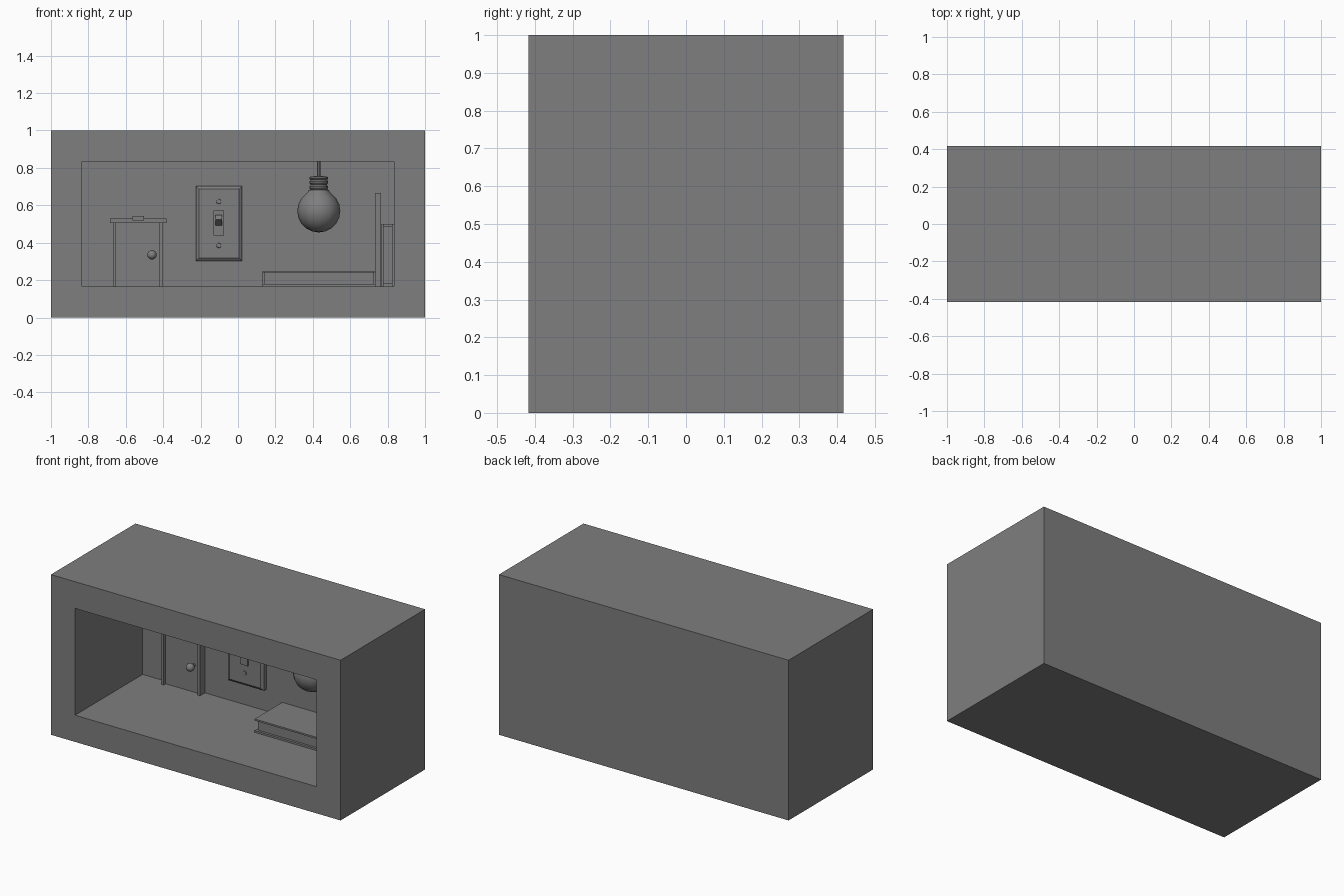
import bpy, bmesh, math
from mathutils import Matrix

cube = bpy.data.objects.get("Cube")
if cube:
    bpy.data.objects.remove(cube, do_unlink=True)

GREY = (0.21, 0.21, 0.21, 1)
grey = bpy.data.materials.new("plain_grey")
grey.use_nodes = True
grey.diffuse_color = GREY
grey.node_tree.nodes["Principled BSDF"].inputs["Base Color"].default_value = GREY

WALL = 0.1667     # thickness of the shell
DEPTH = 0.4167    # half depth of the shell
BACK = DEPTH - WALL
FLOOR = WALL


def finish(name, bm, smooth=False):
    bmesh.ops.recalc_face_normals(bm, faces=bm.faces)
    mesh = bpy.data.meshes.new(name)
    bm.to_mesh(mesh)
    bm.free()
    mesh.materials.append(grey)
    obj = bpy.data.objects.new(name, mesh)
    bpy.context.collection.objects.link(obj)
    if smooth:
        bpy.ops.object.select_all(action='DESELECT')
        obj.select_set(True)
        bpy.context.view_layer.objects.active = obj
        bpy.ops.object.shade_smooth_by_angle(angle=math.radians(35))
    return obj


def box_mesh(x, y, z):
    bm = bmesh.new()
    bmesh.ops.create_cube(bm, size=1)
    for v in bm.verts:
        v.co = [r[0] if c < 0 else r[1] for c, r in zip(v.co, (x, y, z))]
    return bm


def box(name, x, y, z):
    return finish(name, box_mesh(x, y, z))


def front_face(bm):
    bm.normal_update()
    return min(bm.faces, key=lambda f: f.calc_center_median().y)


def lathe(name, profile, location, rotation=None, steps=16):
    """Revolve (radius, height) pairs around z."""
    bm = bmesh.new()
    verts = [bm.verts.new((r, 0, h)) for r, h in profile]
    edges = [bm.edges.new(pair) for pair in zip(verts, verts[1:])]
    bmesh.ops.spin(bm, geom=verts + edges, cent=(0, 0, 0), axis=(0, 0, 1),
                   angle=math.tau, steps=steps)
    bmesh.ops.remove_doubles(bm, verts=bm.verts, dist=0.0003)
    if rotation:
        bm.transform(rotation)
    bm.transform(Matrix.Translation(location))
    return finish(name, bm, smooth=True)


FORWARD = Matrix.Rotation(math.pi / 2, 4, 'X')   # turns z towards the front

# Hollow room, open at the front
bm = box_mesh((-1, 1), (-DEPTH, DEPTH), (0, 1))
opening = front_face(bm)
bmesh.ops.inset_region(bm, faces=[opening], thickness=WALL, use_even_offset=True)
pushed = bmesh.ops.extrude_discrete_faces(bm, faces=[opening])["faces"][0]
for v in pushed.verts:
    v.co.y = BACK
finish("room_shell", bm)

# Door with casing, header and knob
box("door_panel", (-0.655, -0.42), (0.222, BACK), (FLOOR, 0.515))
for side, x in (("right", (-0.668, -0.655)), ("left", (-0.42, -0.403))):
    box("door_jamb_" + side, x, (0.2, BACK), (FLOOR, 0.51))
box("door_header", (-0.685, -0.383), (0.187, BACK), (0.506, 0.53))
box("door_header_centre", (-0.565, -0.503), (0.178, BACK), (0.52, 0.543))
knob = [(0, 0), (0.01, 0), (0.01, 0.015)]
knob += [(0.025 * math.sin(a), 0.036 - 0.025 * math.cos(a))
         for a in (math.pi * i / 8 for i in range(2, 9))]
lathe("door_knob", knob, (-0.46, 0.222, 0.335), FORWARD)

# Light switch: plate with sloped rim
PLATE = 0.213
bm = box_mesh((-0.225, 0.022), (PLATE + 0.012, BACK), (0.303, 0.702))
rim = front_face(bm)
bmesh.ops.inset_region(bm, faces=[rim], thickness=0.016, depth=0.012,
                       use_even_offset=True)
finish("switch_plate", bm)
box("switch_surround", (-0.13, -0.075), (PLATE - 0.01, PLATE), (0.438, 0.572))
bm = box_mesh((-0.018, 0.018), (-0.055, 0.01), (-0.014, 0.014))
bm.transform(Matrix.Translation((-0.1025, PLATE, 0.502))
             @ Matrix.Rotation(math.radians(-38), 4, 'X'))
finish("switch_toggle", bm)
for z in (0.385, 0.62):
    lathe("switch_screw", [(0, 0), (0.013, 0), (0.012, 0.005), (0, 0.006)],
          (-0.1025, PLATE, z), FORWARD, 12)

# Hanging bulb: globe, threaded neck and cord
R = 0.115
globe = [(R * math.sin(a), -R * math.cos(a))
         for a in (math.pi * i / 10 for i in range(9))]
neck = [(0.056, 0.105), (0.054, 0.112)]
for i in range(2):
    h = 0.114 + i * 0.028
    neck += [(0.044, h), (0.05, h + 0.008), (0.05, h + 0.016), (0.044, h + 0.024)]
neck += [(0.05, 0.172), (0.048, 0.182), (0.02, 0.186), (0, 0.186)]
lathe("light_bulb", globe + neck, (0.432, 0.12, 0.57), steps=12)
lathe("bulb_cord", [(0.009, 0), (0.009, 0.08)], (0.432, 0.12, 0.755), steps=8)

# Book lying flat, spine against the wall
FRONT = -0.022
SPINE = (BACK - 0.012, BACK)
for name, z in (("bottom", (FLOOR, 0.178)), ("top", (0.24, 0.25))):
    box("flat_book_cover_" + name, (0.13, 0.732), (FRONT, BACK), z)
box("flat_book_pages", (0.143, 0.725), (FRONT + 0.015, SPINE[0]), (0.178, 0.24))
box("flat_book_spine", (0.13, 0.732), SPINE, (0.178, 0.24))

# Tall board and a book standing against the right-hand wall
box("tall_board", (0.732, 0.765), (-0.05, BACK), (FLOOR, 0.667))
for name, x in (("inner", (0.768, 0.777)), ("outer", (0.823, 0.833))):
    box("standing_book_cover_" + name, x, (FRONT, BACK), (FLOOR, 0.5))
box("standing_book_pages", (0.777, 0.823), (FRONT + 0.012, SPINE[0]), (0.178, 0.49))
box("standing_book_spine", (0.777, 0.823), SPINE, (FLOOR, 0.5))
